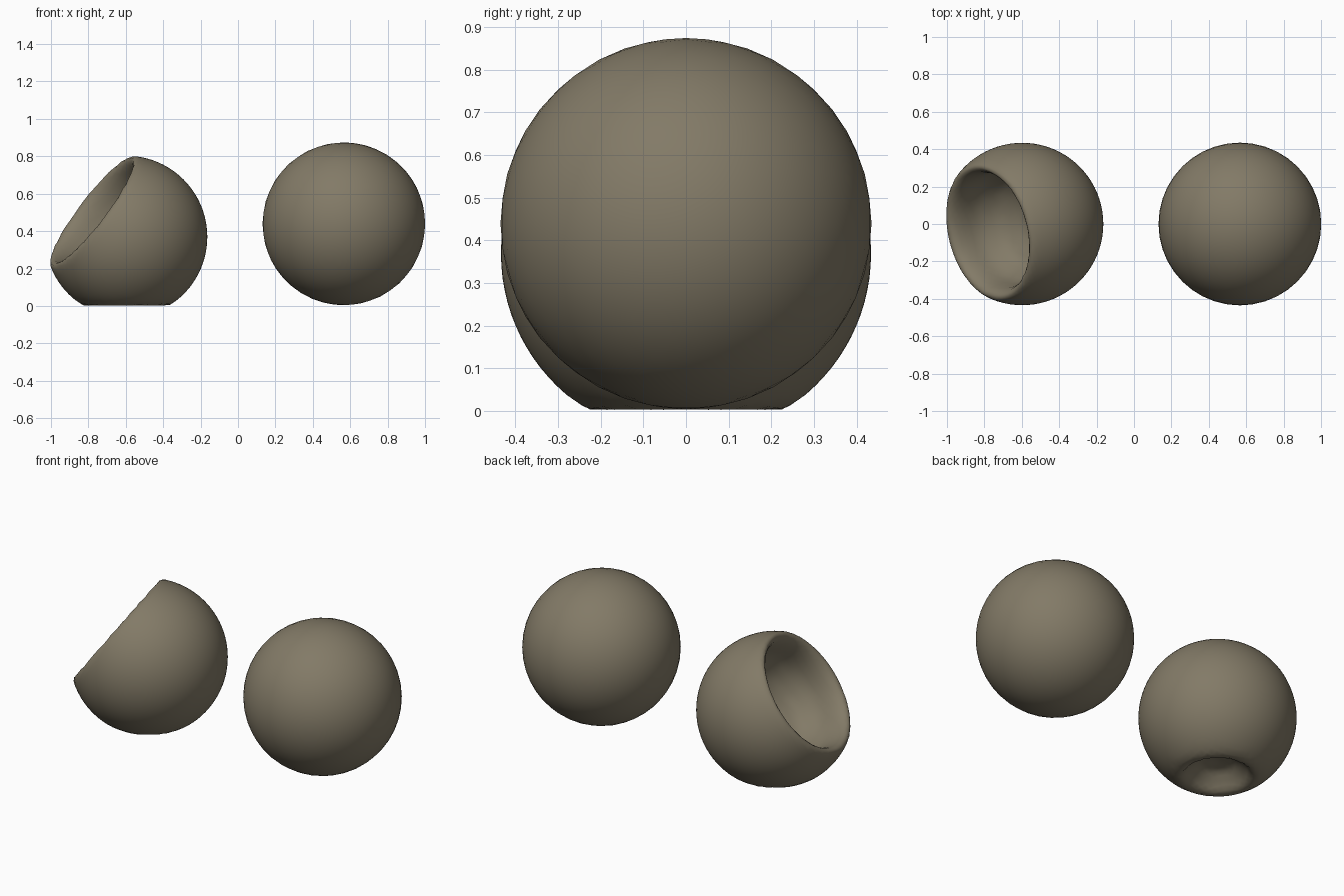
import bpy, bmesh, math
from mathutils import Vector

if "Cube" in bpy.data.objects:
    bpy.data.objects.remove(bpy.data.objects["Cube"])

mat = bpy.data.materials.new("dull_olive_brown")
mat.diffuse_color = (0.225, 0.195, 0.135, 1)
mat.use_nodes = True
mat.node_tree.nodes["Principled BSDF"].inputs["Base Color"].default_value = mat.diffuse_color


def lookup(profile, t):
    """Interpolate (radius, height) from rows of (angle, radius, height)."""
    for (a, r0, h0), (b, r1, h1) in zip(profile, profile[1:]):
        if a <= t <= b:
            k = (t - a) / (b - a)
            return r0 + (r1 - r0) * k, h0 + (h1 - h0) * k
    return None


def press(co, recesses):
    """Move a point of the ball into the round recess it belongs to."""
    for axis, profile in recesses:
        axis = axis.normalized()
        hit = lookup(profile, math.degrees(co.angle(axis)))
        if hit:
            side = co - axis * co.dot(axis)
            side = side.normalized() if side.length > 1e-6 else Vector()
            return side * hit[0] + axis * hit[1]
    return co


def make_ball(name, loc, level, radius, recesses=()):
    bm = bmesh.new()
    bmesh.ops.create_icosphere(bm, subdivisions=level, radius=radius)
    for v in bm.verts:
        v.co = press(v.co.copy(), recesses)
    for f in bm.faces:
        f.smooth = True
    me = bpy.data.meshes.new(name)
    bm.to_mesh(me)
    bm.free()
    me.materials.append(mat)
    ob = bpy.data.objects.new(name, me)
    ob.location = loc
    bpy.context.collection.objects.link(ob)
    return ob


# whole round ball
make_ball("whole_ball", (0.566, 0, 0.439), 4, 0.435)

# hollowed ball: wide tilted mouth with rounded lip, small dimple underneath
mouth = [(0, 0, -0.13), (11, 0.14, -0.11), (22, 0.25, -0.04), (32, 0.30, 0.06),
         (42, 0.312, 0.17), (48, 0.33, 0.218), (54, 0.355, 0.234), (60, 0.376, 0.218)]
dimple = [(0, 0, 0.265), (12, 0.10, 0.28), (22, 0.16, 0.33),
          (28, 0.19, 0.365), (34, 0.228, 0.367), (40, 0.28, 0.333)]
make_ball("hollow_ball", (-0.598, 0, 0.369), 5, 0.434,
          [(Vector((-0.777, -0.195, 0.594)), mouth), (Vector((0, 0, -1)), dimple)])
